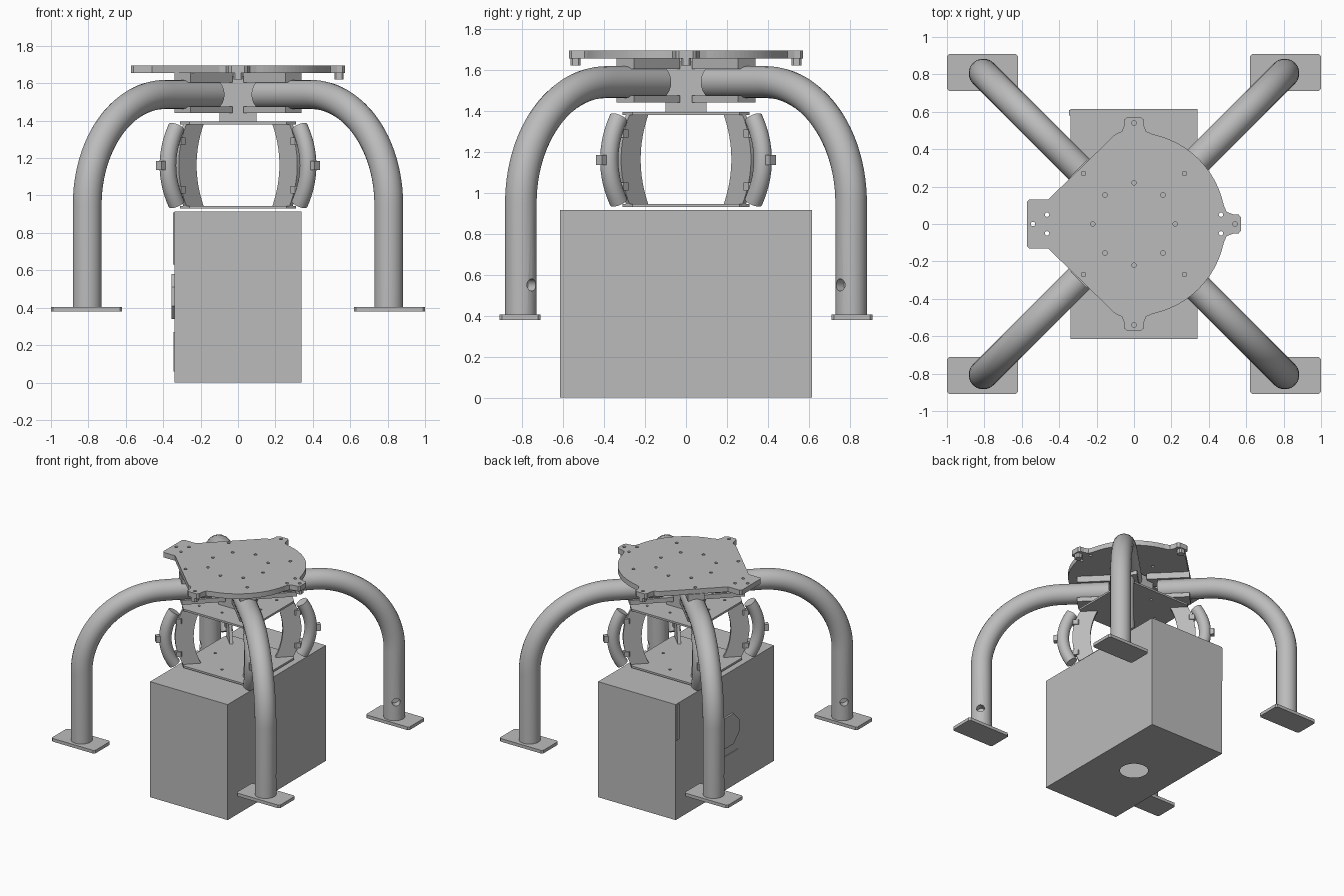
import bpy, bmesh, math
from mathutils import Matrix, Vector

if "Cube" in bpy.data.objects:
    bpy.data.objects.remove(bpy.data.objects["Cube"])

grey = bpy.data.materials.new("plain grey")
grey.use_nodes = True
grey.diffuse_color = (0.5, 0.5, 0.5, 1)
grey.node_tree.nodes["Principled BSDF"].inputs["Base Color"].default_value = (0.5, 0.5, 0.5, 1)
S2 = math.sqrt(0.5)


def add(name, mesh, matrix=None, smooth=False):
    if matrix is not None:
        mesh.transform(matrix)
    mesh.materials.clear()
    mesh.materials.append(grey)
    ob = bpy.data.objects.new(name, mesh)
    bpy.context.collection.objects.link(ob)
    if smooth:
        bpy.ops.object.select_all(action='DESELECT')
        ob.select_set(True)
        bpy.context.view_layer.objects.active = ob
        bpy.ops.object.shade_smooth_by_angle(angle=math.radians(35))
    return ob


def finish(bm, name):
    bmesh.ops.recalc_face_normals(bm, faces=bm.faces)
    mesh = bpy.data.meshes.new(name)
    bm.to_mesh(mesh)
    bm.free()
    return mesh


def prism(points, z0, z1, name):
    """Outline in the xy plane, raised from z0 to z1."""
    bm = bmesh.new()
    face = bm.faces.new([bm.verts.new((x, y, z0)) for x, y in points])
    top = bmesh.ops.extrude_face_region(bm, geom=[face])["geom"]
    bmesh.ops.translate(bm, verts=[v for v in top if isinstance(v, bmesh.types.BMVert)],
                        vec=(0, 0, z1 - z0))
    return finish(bm, name)


def rect(x0, x1, y0, y1, cut=0.0):
    if not cut:
        return [(x0, y0), (x1, y0), (x1, y1), (x0, y1)]
    return [(x0 + cut, y0), (x1 - cut, y0), (x1, y0 + cut), (x1, y1 - cut),
            (x1 - cut, y1), (x0 + cut, y1), (x0, y1 - cut), (x0, y0 + cut)]


def tube(points, radius, name):
    curve = bpy.data.curves.new(name, 'CURVE')
    curve.dimensions = '3D'
    curve.bevel_depth, curve.bevel_resolution, curve.use_fill_caps = radius, 8, True
    spline = curve.splines.new('POLY')
    spline.points.add(len(points) - 1)
    for p, co in zip(spline.points, points):
        p.co = (*co, 1)
    ob = bpy.data.objects.new(name, curve)
    bpy.context.collection.objects.link(ob)
    mesh = bpy.data.meshes.new_from_object(ob.evaluated_get(bpy.context.evaluated_depsgraph_get()))
    bpy.data.objects.remove(ob)
    return mesh


def drill(ob, holes):
    """Cut cylinders given as (centre, axis, radius, length)."""
    bm = bmesh.new()
    for centre, axis, r, length in holes:
        turn = Vector((0, 0, 1)).rotation_difference(Vector(axis)).to_matrix().to_4x4()
        bmesh.ops.create_cone(bm, cap_ends=True, segments=16 if r < 0.05 else 32, radius1=r,
                              radius2=r, depth=length, matrix=Matrix.Translation(centre) @ turn)
    cutter = add(ob.name + "_cutter", finish(bm, "cutter"))
    mod = ob.modifiers.new("holes", 'BOOLEAN')
    mod.operation, mod.solver, mod.object = 'DIFFERENCE', 'EXACT', cutter
    mesh = bpy.data.meshes.new_from_object(ob.evaluated_get(bpy.context.evaluated_depsgraph_get()))
    ob.modifiers.clear()
    ob.data = mesh
    bpy.data.objects.remove(cutter)


# Lower case: a thin shell with a round opening underneath
case = add("case", prism(rect(-0.34, 0.34, -0.615, 0.615), 0, 0.915, "case"))
drill(case, [((0, 0, 0), (0, 0, 1), 0.105, 0.04)])
bm = bmesh.new()
bm.from_mesh(case.data)
inner = [f for f in bm.faces if 0.001 < f.calc_center_median().z < 0.1]
bmesh.ops.delete(bm, geom=inner, context='FACES')
bm.to_mesh(case.data)
bm.free()

# Fittings on the side of the case
side = Matrix(((0, 0, -1, 0), (1, 0, 0, 0), (0, 1, 0, 0), (0, 0, 0, 1)))
add("case_octagon_cover", prism(rect(-0.16, 0.16, 0.34, 0.58, 0.07), 0.338, 0.355, "cover"), side)
add("case_lower_door", prism(rect(-0.16, 0.16, 0.06, 0.27), 0.338, 0.345, "door"), side)
add("case_corner_strip", prism(rect(0.58, 0.61, 0.63, 0.91), 0.338, 0.347, "strip"), side)

# Isolator cage plates and centre post
for name, z in (("cage_bottom_plate", 0.93), ("cage_top_plate", 1.38)):
    plate = add(name, prism(rect(-0.31, 0.31, -0.31, 0.31, 0.05), z, z + 0.015, name))
    drill(plate, [((x, y, z), (0, 0, 1), 0.01, 0.1)
                  for x in (-0.2, 0, 0.2) for y in (-0.2, 0, 0.2) if x or y])
add("centre_post", prism(rect(-0.1, 0.1, -0.1, 0.1), 1.39, 1.64, "post"))
add("post_cap", prism(rect(-0.08, 0.08, -0.08, 0.08), 1.635, 1.66, "cap"))


def bow(base, sag, z0, z1, steps=16):
    zs = [z0 + (z1 - z0) * i / steps for i in range(steps + 1)]
    mid, half = (z0 + z1) / 2, (z1 - z0) / 2
    return [(base + sag * (1 - ((z - mid) / half) ** 2), z) for z in zs]


# Everything repeated along the four diagonals
upright = Matrix.Rotation(math.pi / 2, 4, 'X')
R, REACH, LOW, HIGH = 0.59, 1.14, 0.95, 1.54
arc = [(REACH - R + R * math.cos(a), 0, LOW + R * math.sin(a))
       for a in (math.pi / 2 * i / 24 for i in range(25))]
leg_path = [(REACH, 0, 0.395)] + arc + [(0.18, 0, HIGH)]

for k, corner in enumerate(("back_left", "back_right", "front_right", "front_left")):
    turn = Matrix.Rotation(math.radians(45 + 90 * k), 4, 'Z')
    sx, sy = (1, -1, -1, 1)[k], (1, 1, -1, -1)[k]

    # Bent leg with a cable hole
    leg = add(corner + "_leg", tube(leg_path, 0.078, "leg"), turn)
    c = REACH * S2
    out = Vector((sx * S2, -sy * S2, 0))
    drill(leg, [(Vector((sx * c, sy * c, 0.55)) + out * 0.08, out, 0.03, 0.12)])
    add(corner + "_leg_surface", leg.data, None, True)
    bpy.data.objects.remove(leg)
    bpy.data.objects[corner + "_leg_surface"].name = corner + "_leg"

    # Foot pad
    add(corner + "_foot", prism(rect(sx * 0.81 - 0.19, sx * 0.81 + 0.19, sy * 0.81 - 0.1,
                                     sy * 0.81 + 0.1, 0.012), 0.38, 0.405, "foot"))

    # Clamp above and below the horizontal part of the leg
    add(corner + "_upper_clamp", prism(rect(0.1, 0.42, -0.06, 0.06), 1.605, 1.658, "clamp"), turn)
    add(corner + "_lower_clamp", prism(rect(0.1, 0.42, -0.06, 0.06), 1.44, 1.475, "clamp"), turn)

    # Bowed cage rib, its rounded bumper and the small clip
    rib = bow(0.27, 0.055, 0.94, 1.385) + bow(0.40, 0.06, 0.94, 1.385)[::-1]
    add(corner + "_cage_rib", prism(rib, -0.012, 0.012, "rib"), turn @ upright)
    pad = [(s, 0, z) for s, z in bow(0.465, 0.065, 0.955, 1.365)]
    add(corner + "_bumper", tube(pad, 0.045, "bumper"), turn, True)
    add(corner + "_bumper_clip", prism(rect(0.55, 0.6, -0.02, 0.02), 1.135, 1.185, "clip"), turn)
    for z in (1.03, 1.29):
        add(corner + "_rib_bolt", prism(rect(0.41, 0.46, -0.02, 0.02, 0.008), z - 0.02, z + 0.02,
                                        "bolt"), turn)

# Top deck: disc with three narrow tabs, two slanted edges and one wide tab
def tab(angle):
    c, s = math.cos(angle), math.sin(angle)
    shape = [(0.48, -0.1), (0.495, -0.065), (0.53, -0.052), (0.56, -0.05), (0.572, -0.035)]
    shape += [(x, -y) for x, y in shape[::-1]]
    return [(x * c - y * s, x * s + y * c) for x, y in shape]


def rim(a0, a1):
    return [(0.49 * math.cos(a), 0.49 * math.sin(a))
            for a in (math.radians(a0 + (a1 - a0) * i / 20) for i in range(21))]


outline = tab(-math.pi / 2) + rim(-77, -13) + tab(0) + rim(13, 77) + tab(math.pi / 2)
outline += [(-0.46, 0.13), (-0.56, 0.13), (-0.573, 0.117)]
outline += [(-0.573, -0.117), (-0.56, -0.13), (-0.46, -0.13)]
deck = add("top_deck", prism(outline, 1.655, 1.695, "deck"))
spots = [(0, 0.54), (0, -0.54), (0.54, 0), (-0.54, 0)]
spots += [(0, 0.22), (0, -0.22), (0.22, 0), (-0.22, 0)]
spots += [(x * u, y * v) for u, v in ((0.155, 0.155), (0.27, 0.27), (0.465, 0.05))
          for x in (-1, 1) for y in (-1, 1)]
drill(deck, [((x, y, 1.68), (0, 0, 1), 0.012, 0.2) for x, y in spots])

# Bolts hanging under the deck tabs
for x, y in spots[:3]:
    add("deck_bolt", prism(rect(x - 0.025, x + 0.025, y - 0.025, y + 0.025, 0.01),
                           1.62, 1.656, "bolt"))
